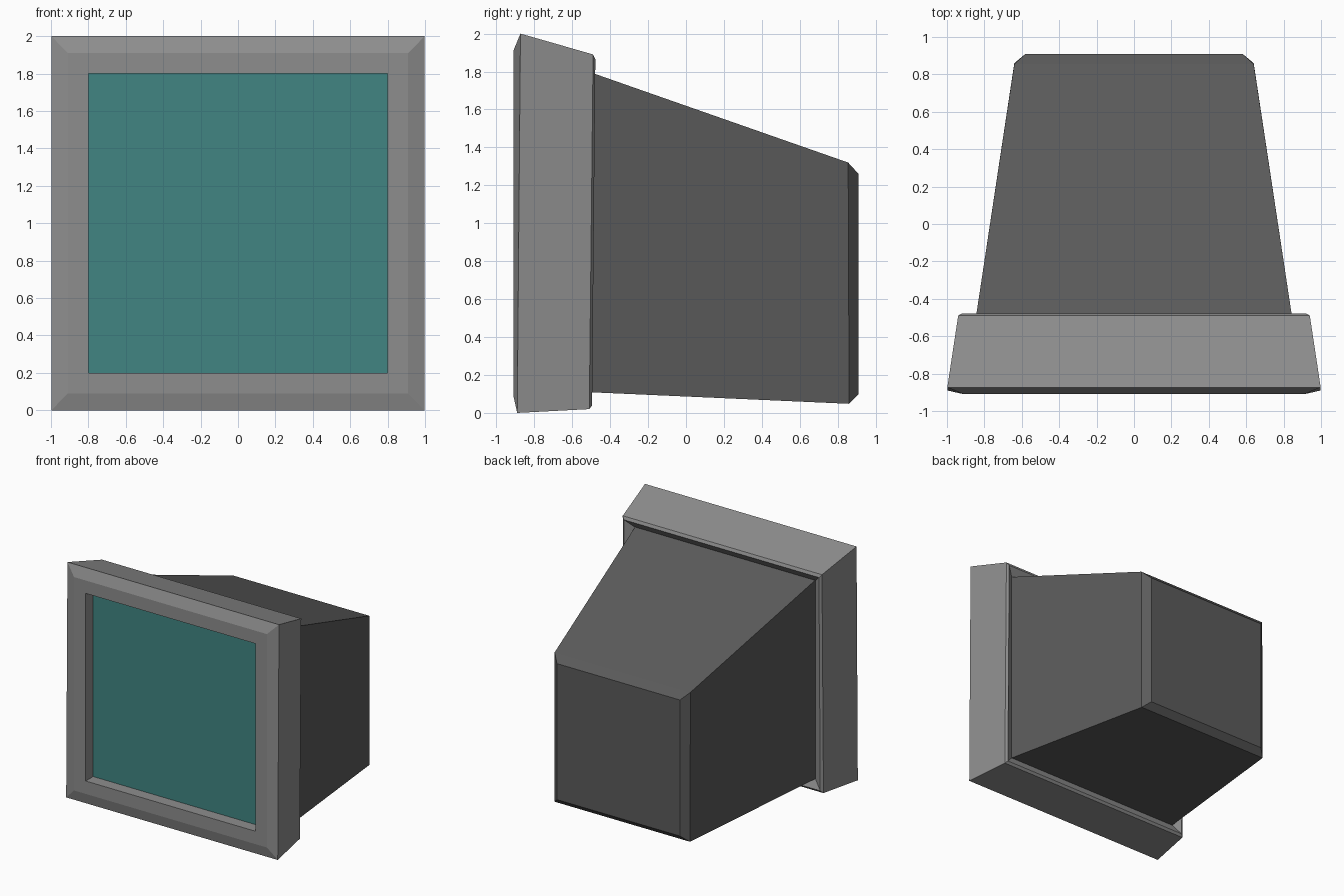
import bpy, bmesh

if "Cube" in bpy.data.objects:
    bpy.data.objects.remove(bpy.data.objects["Cube"])


def material(name, rgb):
    m = bpy.data.materials.new(name)
    m.diffuse_color = (*rgb, 1.0)
    m.use_nodes = True
    m.node_tree.nodes["Principled BSDF"].inputs["Base Color"].default_value = m.diffuse_color
    return m


GREY = material("frame grey", (0.27, 0.27, 0.27))
DARK = material("casing dark grey", (0.105, 0.105, 0.105))
TEAL = material("screen teal", (0.052, 0.235, 0.225))


def loft(name, rings, mat, cap_start=False, cap_end=False):
    """Skin rectangular rings: (half width, z low, z high, y low, y high)."""
    bm = bmesh.new()
    loops = []
    for w, z0, z1, y0, y1 in rings:
        pts = ((-w, y0, z0), (w, y0, z0), (w, y1, z1), (-w, y1, z1))
        loops.append([bm.verts.new(p) for p in pts])
    for a, b in zip(loops, loops[1:]):
        for i in range(4):
            j = (i + 1) % 4
            bm.faces.new((a[i], a[j], b[j], b[i]))
    if cap_start:
        bm.faces.new(loops[0])
    if cap_end:
        bm.faces.new(loops[-1][::-1])
    me = bpy.data.meshes.new(name)
    bm.to_mesh(me)
    bm.free()
    me.materials.append(mat)
    ob = bpy.data.objects.new(name, me)
    bpy.context.collection.objects.link(ob)
    return ob


# bezel: screen recess, flat front, bevel, tapered sides, lip and sunken back
loft("screen_frame", [
    (0.80, 0.20, 1.80, -0.81, -0.81),
    (0.80, 0.20, 1.80, -0.91, -0.91),
    (0.91, 0.09, 1.91, -0.91, -0.91),
    (0.998, 0.00, 2.00, -0.89, -0.873),
    (0.94, 0.02, 1.89, -0.51, -0.49),
    (0.92, 0.04, 1.865, -0.495, -0.478),
    (0.85, 0.11, 1.80, -0.53, -0.53),
], GREY)

# recessed glass
loft("screen", [(0.80, 0.20, 1.80, -0.81, -0.81)], TEAL, cap_start=True)

# tapered rear casing with chamfered back
loft("rear_casing", [
    (0.85, 0.11, 1.805, -0.53, -0.53),
    (0.64, 0.048, 1.32, 0.86, 0.855),
    (0.58, 0.10, 1.26, 0.91, 0.91),
], DARK, cap_end=True)
